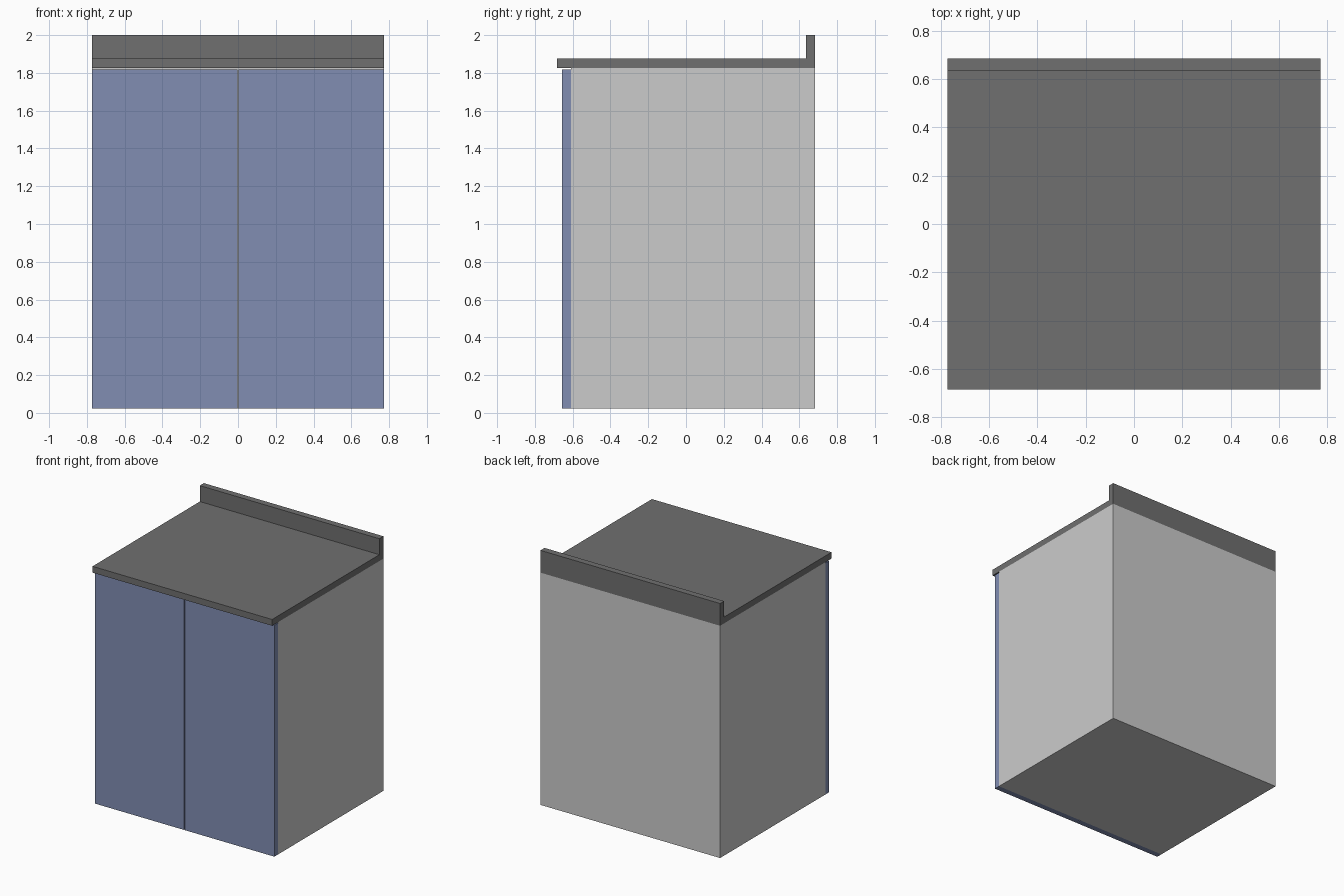
import bpy

if "Cube" in bpy.data.objects:
    bpy.data.objects.remove(bpy.data.objects["Cube"])

HALF_W = 0.772   # half width of the cabinet
HALF_D = 0.684   # half depth of the worktop
BASE = 0.022     # underside of the carcass


def finish(name, verts, faces, color=None):
    mesh = bpy.data.meshes.new(name)
    mesh.from_pydata(verts, [], faces)
    obj = bpy.data.objects.new(name, mesh)
    bpy.context.collection.objects.link(obj)
    if color:
        mesh.materials.append(color)
    return obj


def extrude_x(name, profile, x0, x1, color=None):
    """Extrude a (y, z) outline, counter-clockwise seen from +x, along x."""
    n = len(profile)
    verts = [(x, y, z) for x in (x0, x1) for y, z in profile]
    faces = [tuple(reversed(range(n))), tuple(range(n, 2 * n))]
    faces += [(i, (i + 1) % n, (i + 1) % n + n, i + n) for i in range(n)]
    return finish(name, verts, faces, color)


def rect(y0, y1, z0, z1):
    return [(y0, z0), (y1, z0), (y1, z1), (y0, z1)]


def material(name, rgb):
    mat = bpy.data.materials.new(name)
    mat.diffuse_color = (*rgb, 1)
    mat.use_nodes = True
    mat.node_tree.nodes["Principled BSDF"].inputs["Base Color"].default_value = mat.diffuse_color
    return mat


blue = material("door_blue", (0.22, 0.27, 0.45))
dark = material("worktop_grey", (0.16, 0.16, 0.16))

# Carcass
extrude_x("cabinet_body", rect(-0.61, HALF_D, BASE, 1.827), -HALF_W, HALF_W)

# Worktop with upstand along the back, one L-shaped profile
extrude_x("worktop",
          [(-HALF_D, 1.827), (HALF_D, 1.827), (HALF_D, 2.0),
           (0.634, 2.0), (0.634, 1.876), (-HALF_D, 1.876)],
          -HALF_W, HALF_W, dark)

# Pair of doors with a narrow gap in the middle
for side, x0, x1 in (("left", -HALF_W, -0.003), ("right", 0.003, HALF_W)):
    extrude_x(side + "_door", rect(-0.656, -0.61, BASE, 1.819), x0, x1, blue)
